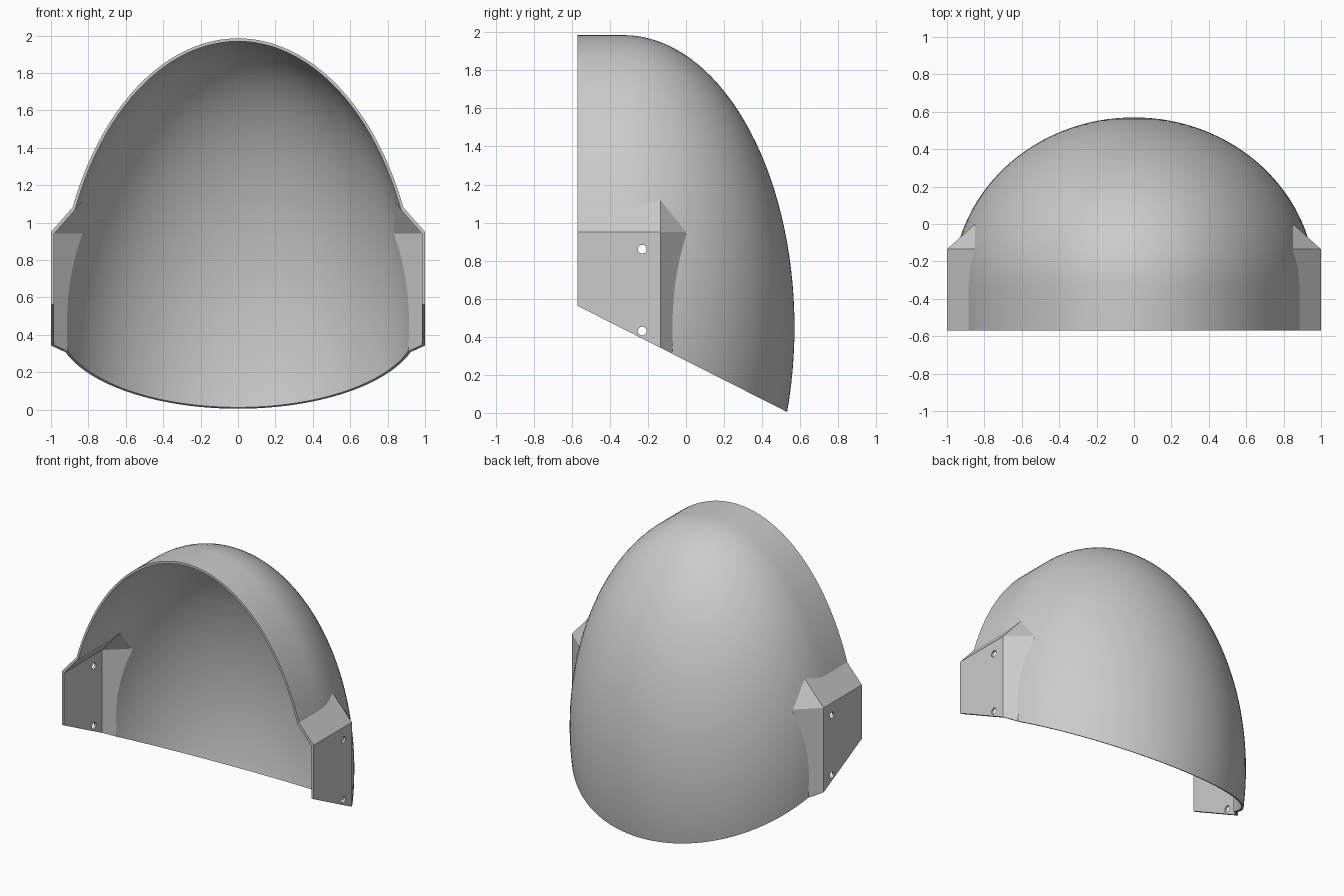
import bpy, bmesh, math
from mathutils import Matrix, Vector

if "Cube" in bpy.data.objects:
    bpy.data.objects.remove(bpy.data.objects["Cube"], do_unlink=True)

WALL = 0.016
FRONT = -0.57
MID = Vector((0, -0.33, 0.45))      # centre of the egg form
SEMI = Vector((0.97, 0.90, 1.535))  # its half sizes

grey = bpy.data.materials.new("light_grey")
grey.use_nodes = True
colour = (0.6, 0.6, 0.6, 1)
grey.diffuse_color = colour
grey.node_tree.nodes["Principled BSDF"].inputs["Base Color"].default_value = colour


def to_object(name, bm):
    bmesh.ops.recalc_face_normals(bm, faces=bm.faces)
    mesh = bpy.data.meshes.new(name)
    bm.to_mesh(mesh)
    bm.free()
    mesh.materials.append(grey)
    obj = bpy.data.objects.new(name, mesh)
    bpy.context.collection.objects.link(obj)
    return obj


def egg(name, inset, front):
    """Half ellipsoid bulging backwards, drawn out straight to the front."""
    bm = bmesh.new()
    bmesh.ops.create_uvsphere(bm, u_segments=128, v_segments=64, radius=1)
    bmesh.ops.rotate(bm, verts=bm.verts, matrix=Matrix.Rotation(math.pi / 2, 3, "X"))
    bmesh.ops.delete(bm, geom=[v for v in bm.verts if v.co.y < -0.001], context="VERTS")
    for v in bm.verts:
        v.co = MID + Vector([c * (s - inset) for c, s in zip(v.co, SEMI)])
    rim = [e for e in bm.edges if e.is_boundary]
    new = bmesh.ops.extrude_edge_only(bm, edges=rim)["geom"]
    for v in new:
        if isinstance(v, bmesh.types.BMVert):
            v.co.y = front
    bmesh.ops.holes_fill(bm, edges=[e for e in bm.edges if e.is_boundary])
    return to_object(name, bm)


def side_bulge(name, side, inset, front):
    """Flat mounting cheek with a sloped roof and a wedge at its back."""
    bm = bmesh.new()
    section = [(1, -0.2), (1, 0.95), (0.85, 1.12), (0.85, -0.2)]
    points = [(x, y, z) for x, z in section for y in (front, -0.135)]
    points += [(0.85, 0.0, 0.95), (0.85, -0.10, -0.2)]
    for x, y, z in points:
        back = 0 if y == front else 0.4 * inset
        bm.verts.new((side * (x - inset), y - back, z - 0.6 * inset))
    hull = bmesh.ops.convex_hull(bm, input=bm.verts)
    bmesh.ops.delete(bm, geom=hull["geom_interior"], context="VERTS")
    return to_object(name, bm)


def combine(target, tool, operation):
    mod = target.modifiers.new(operation.lower(), "BOOLEAN")
    mod.operation = operation
    mod.solver = "EXACT"
    mod.object = tool
    tool.hide_render = True
    bpy.context.view_layer.objects.active = target
    bpy.ops.object.modifier_apply(modifier=mod.name)
    bpy.data.objects.remove(tool, do_unlink=True)


# Outer form and hollow, each an egg with two cheeks
shell = egg("hood_shell", 0, FRONT)
hollow = egg("hollow", WALL, FRONT - 0.2)
for side in (-1, 1):
    combine(shell, side_bulge("cheek", side, 0, FRONT), "UNION")
    combine(hollow, side_bulge("cheek_hollow", side, WALL, FRONT - 0.2), "UNION")
combine(shell, hollow, "DIFFERENCE")

# Slanted lower edge
slope = math.atan2(-0.56, 1.105)
bm = bmesh.new()
bmesh.ops.create_cube(bm, size=4)
bmesh.ops.translate(bm, verts=bm.verts, vec=(0, 0, -2))
bmesh.ops.rotate(bm, verts=bm.verts, matrix=Matrix.Rotation(slope, 3, "X"))
bmesh.ops.translate(bm, verts=bm.verts, vec=(0, FRONT, 0.563))
combine(shell, to_object("lower_cut", bm), "DIFFERENCE")

# Screw holes through both cheeks
for z in (0.86, 0.43):
    bm = bmesh.new()
    bmesh.ops.create_cone(bm, cap_ends=True, segments=24, radius1=0.023,
                          radius2=0.023, depth=2.4)
    bmesh.ops.rotate(bm, verts=bm.verts, matrix=Matrix.Rotation(math.pi / 2, 3, "Y"))
    bmesh.ops.translate(bm, verts=bm.verts, vec=(0, -0.23, z))
    combine(shell, to_object("screw_hole", bm), "DIFFERENCE")

# Smooth curves, crisp edges
bpy.ops.object.select_all(action="DESELECT")
shell.select_set(True)
bpy.context.view_layer.objects.active = shell
bpy.ops.object.shade_smooth_by_angle(angle=math.radians(25))
